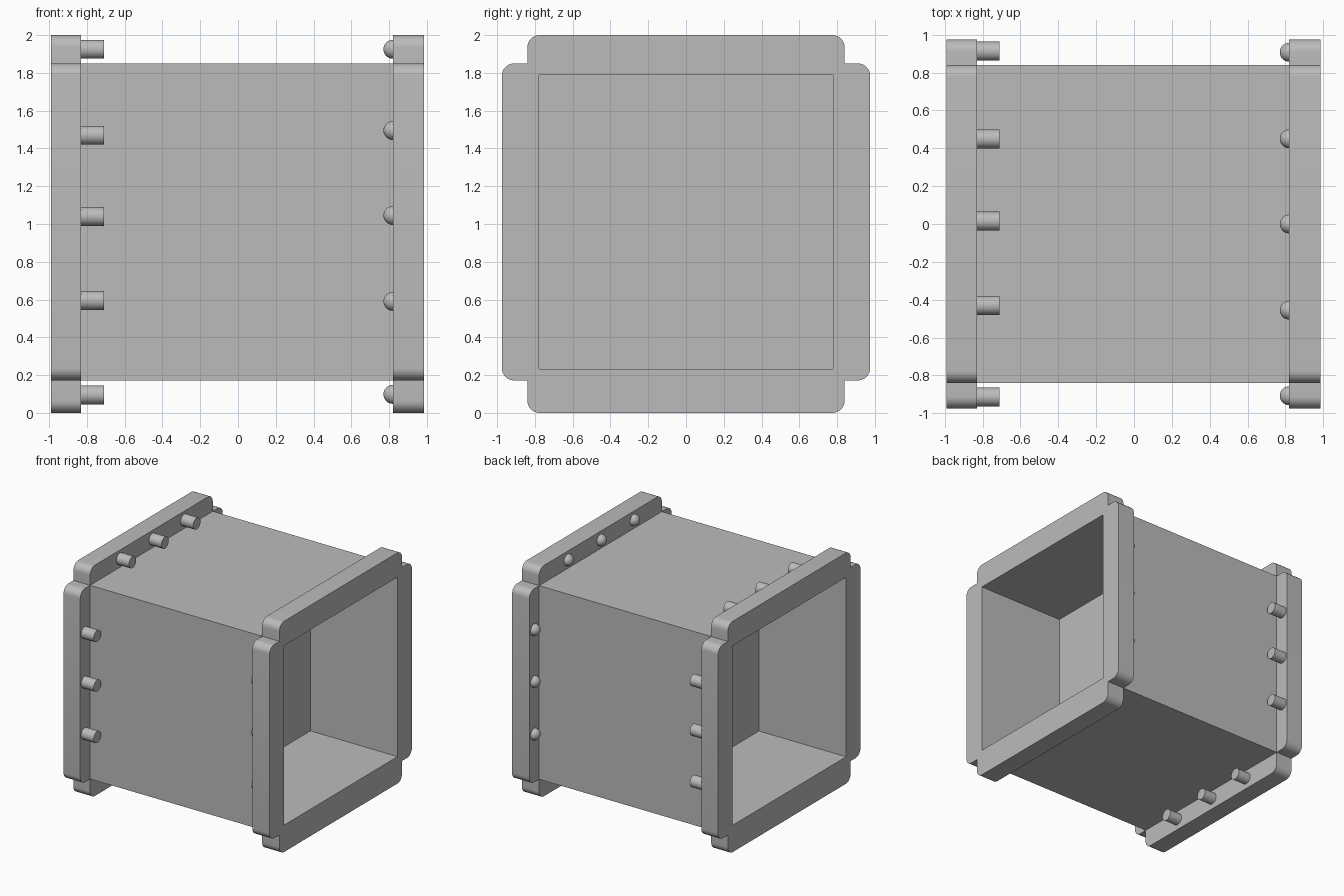
import bpy, bmesh, math
from mathutils import Matrix, Vector

old = bpy.data.objects.get("Cube")
if old:
    bpy.data.objects.remove(old, do_unlink=True)

grey = bpy.data.materials.new("plain grey")
grey.use_nodes = True
grey.diffuse_color = (0.5, 0.5, 0.5, 1)
grey.node_tree.nodes["Principled BSDF"].inputs["Base Color"].default_value = (0.5, 0.5, 0.5, 1)

# Main sizes: box walls, opening and flange rim in the y-z plane
WALL_Y, WALL_Z = 0.84, (0.172, 1.85)
OPEN_Y, OPEN_Z = 0.778, (0.233, 1.788)
RIM_Y, RIM_Z = 0.975, (0.0, 2.0)
ROUND = 0.065
X_LEFT, X_RIGHT = (0.82, 0.985), (-0.99, -0.83)


def finish(name, mesh):
    obj = bpy.data.objects.new(name, mesh)
    bpy.context.collection.objects.link(obj)
    mesh.materials.clear()
    mesh.materials.append(grey)
    bpy.ops.object.select_all(action='DESELECT')
    obj.select_set(True)
    bpy.context.view_layer.objects.active = obj
    bpy.ops.object.shade_smooth_by_angle(angle=math.radians(35))
    return obj


def rectangle(half, zs):
    return [(-half, zs[0]), (half, zs[0]), (half, zs[1]), (-half, zs[1])]


def arc(cy, cz, sy, sz):
    """Quarter round from the side towards the top or bottom."""
    angles = [math.pi / 2 * i / 8 for i in range(9)]
    return [(sy * (cy + ROUND * math.cos(a)), cz + sz * ROUND * math.sin(a)) for a in angles]


def rim_outline():
    """Rounded strips on four sides, with a square notch at each corner."""
    points = []
    for sy, sz in ((1, 1), (-1, 1), (-1, -1), (1, -1)):
        top = sz > 0
        notch, edge = WALL_Z[top], RIM_Z[top]
        quarter = arc(RIM_Y - ROUND, notch - sz * ROUND, sy, sz)
        quarter.append((sy * WALL_Y, notch))
        quarter += arc(WALL_Y - ROUND, edge - sz * ROUND, sy, sz)
        points += quarter if sy * sz > 0 else quarter[::-1]
    return points


def extrude(name, loops, x0, x1):
    """Extrude nested y-z outlines along x."""
    curve = bpy.data.curves.new(name + " outline", 'CURVE')
    curve.dimensions = '2D'
    curve.fill_mode = 'BOTH'
    curve.extrude = (x1 - x0) / 2
    for loop in loops:
        spline = curve.splines.new('POLY')
        spline.points.add(len(loop) - 1)
        for p, (y, z) in zip(spline.points, loop):
            p.co = (y, z, 0, 1)
        spline.use_cyclic_u = True
    temp = bpy.data.objects.new(name + " outline", curve)
    bpy.context.collection.objects.link(temp)
    bpy.context.view_layer.update()
    mesh = bpy.data.meshes.new_from_object(temp.evaluated_get(bpy.context.evaluated_depsgraph_get()))
    bpy.data.objects.remove(temp, do_unlink=True)
    bm = bmesh.new()
    bm.from_mesh(mesh)
    for v in bm.verts:
        y, z, x = v.co
        v.co = Vector((x + (x0 + x1) / 2, y, z))
    bmesh.ops.remove_doubles(bm, verts=bm.verts, dist=0.0005)
    bmesh.ops.recalc_face_normals(bm, faces=bm.faces)
    bm.to_mesh(mesh)
    bm.free()
    return finish(name, mesh)


# Box walls, middle partition and the two flanges
opening = rectangle(OPEN_Y, OPEN_Z)
extrude("box_walls", [rectangle(WALL_Y, WALL_Z), opening], X_RIGHT[1], X_LEFT[0])
extrude("middle_partition", [opening], -0.155, 0.15)
extrude("left_flange", [rim_outline(), opening], *X_LEFT)
extrude("right_flange", [rim_outline(), opening], *X_RIGHT)


def pin(name, y, z):
    bm = bmesh.new()
    place = Matrix.Translation((X_RIGHT[1] + 0.05, y, z)) @ Matrix.Rotation(math.pi / 2, 4, 'Y')
    bmesh.ops.create_cone(bm, cap_ends=True, segments=32, radius1=0.05, radius2=0.05,
                          depth=0.14, matrix=place)
    mesh = bpy.data.meshes.new(name)
    bm.to_mesh(mesh)
    bm.free()
    finish(name, mesh)


def stud(name, y, z):
    bm = bmesh.new()
    place = Matrix.Translation((X_LEFT[0], y, z)) @ Matrix.Rotation(math.pi / 2, 4, 'Y')
    bmesh.ops.create_uvsphere(bm, u_segments=32, v_segments=16, radius=0.05, matrix=place)
    mesh = bpy.data.meshes.new(name)
    bm.to_mesh(mesh)
    bm.free()
    finish(name, mesh)


# Three fasteners along each of the four strips of both flanges
def fasteners(make, kind, along_y, along_z, side, heights):
    for i, (y, z) in enumerate(zip(along_y, along_z), 1):
        make(f"front_{kind}_{i}", -side, z)
        make(f"back_{kind}_{i}", side, z)
        make(f"bottom_{kind}_{i}", y, heights[0])
        make(f"top_{kind}_{i}", y, heights[1])


fasteners(pin, "pin", (-0.43, 0.015, 0.45), (0.595, 1.04, 1.47), 0.913, (0.095, 1.925))
fasteners(stud, "stud", (-0.455, 0.0, 0.45), (0.59, 1.045, 1.495), 0.907, (0.098, 1.925))
